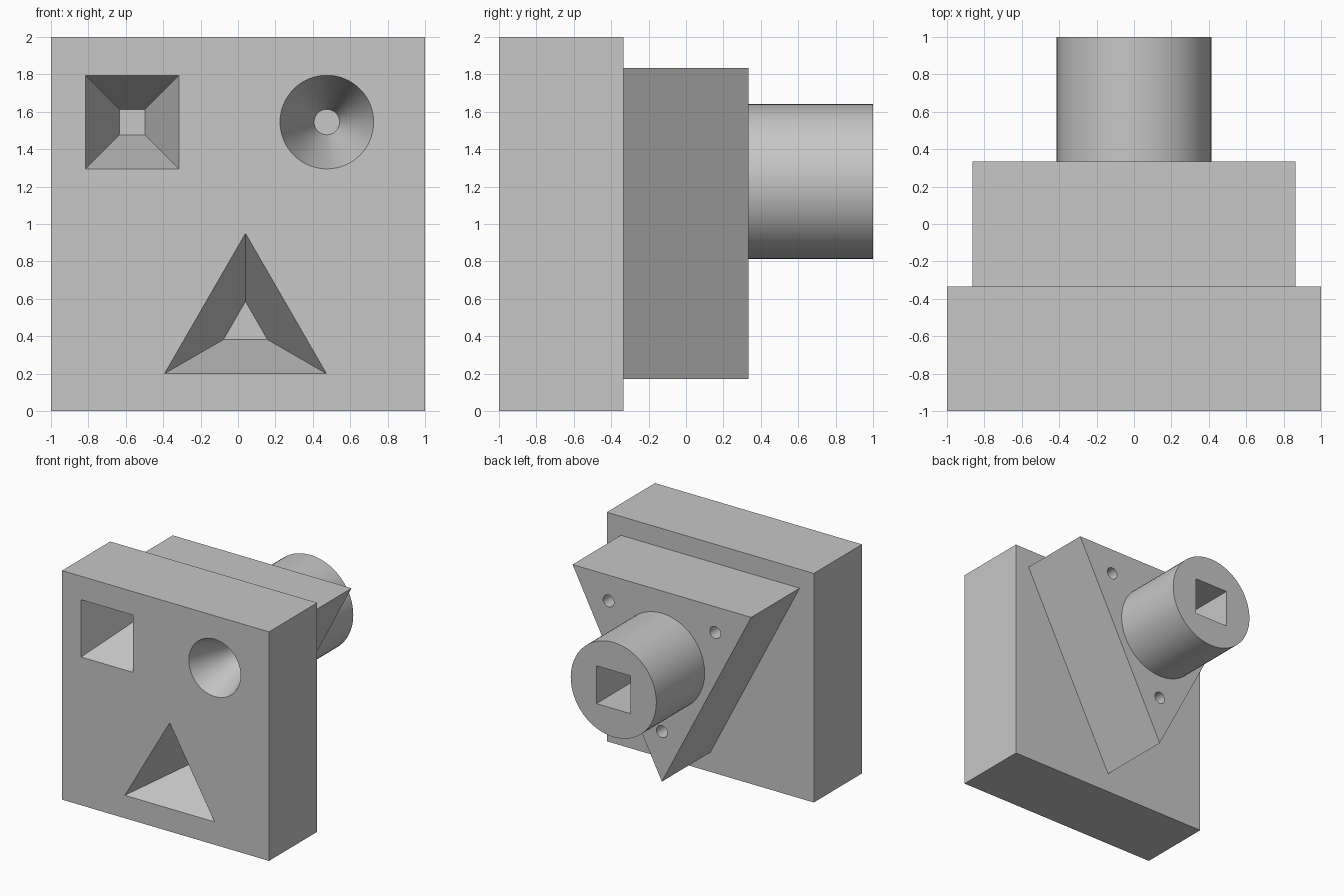
import bpy, bmesh, math

if "Cube" in bpy.data.objects:
    bpy.data.objects.remove(bpy.data.objects["Cube"], do_unlink=True)

grey = bpy.data.materials.new("plain_grey")
grey.use_nodes = True
colour = (0.57, 0.57, 0.57, 1)
grey.diffuse_color = colour
grey.node_tree.nodes["Principled BSDF"].inputs["Base Color"].default_value = colour


def polygon(sides, apothem, cx, cz, start):
    """Regular polygon in the xz plane, sized by the distance to its sides."""
    r = apothem / math.cos(math.pi / sides)
    turns = [start + math.tau * i / sides for i in range(sides)]
    return [(cx + r * math.cos(a), cz + r * math.sin(a)) for a in turns]


def loft(name, front, back, y0, y1):
    """Solid between two matching outlines at depths y0 and y1."""
    bm = bmesh.new()
    a = [bm.verts.new((x, y0, z)) for x, z in front]
    b = [bm.verts.new((x, y1, z)) for x, z in back]
    bm.faces.new(a)
    bm.faces.new(b)
    for i in range(len(a)):
        j = (i + 1) % len(a)
        bm.faces.new((a[i], a[j], b[j], b[i]))
    bmesh.ops.recalc_face_normals(bm, faces=bm.faces)
    mesh = bpy.data.meshes.new(name)
    bm.to_mesh(mesh)
    bm.free()
    mesh.materials.append(grey)
    obj = bpy.data.objects.new(name, mesh)
    bpy.context.collection.objects.link(obj)
    return obj


def finish(obj, cutters):
    """Cut the recesses and smooth the round surfaces."""
    bpy.ops.object.select_all(action='DESELECT')
    bpy.context.view_layer.objects.active = obj
    obj.select_set(True)
    for cutter in cutters:
        cutter.hide_render = True
        mod = obj.modifiers.new("cut", 'BOOLEAN')
        mod.operation = 'DIFFERENCE'
        mod.solver = 'EXACT'
        mod.object = cutter
        bpy.ops.object.modifier_apply(modifier=mod.name)
        bpy.data.objects.remove(cutter, do_unlink=True)
    bpy.ops.object.shade_smooth_by_angle(angle=math.radians(30))


UP = math.pi / 2
STEP_1, STEP_2 = -0.335, 0.333
ROUND = 64

# Square front block with three tapered pockets
square = polygon(4, 1, 0, 1, UP / 2)
block = loft("front_block", square, square, -1, STEP_1)
pockets = []
for name, sides, cx, cz, start in (("square", 4, -0.565, 1.545, UP / 2),
                                   ("round", ROUND, 0.475, 1.545, 0),
                                   ("triangle", 3, 0.04, 0.45, UP)):
    wide = polygon(sides, 0.2864, cx, cz, start)
    narrow = polygon(sides, 0.068, cx, cz, start)
    pockets.append(loft(name + "_pocket_cutter", wide, narrow, -1.1, -0.5))
finish(block, pockets)

# Triangular middle block, point down, with three drilled holes
triangle = [(-0.863, 1.835), (0.863, 1.835), (0, 0.17)]
middle = loft("triangular_block", triangle, triangle, STEP_1, STEP_2)
drills = []
for cx, cz in ((-0.515, 1.61), (0.515, 1.61), (0, 0.607)):
    circle = polygon(32, 0.052, cx, cz, 0)
    drills.append(loft("drill_cutter", circle, circle, 0, 0.5))
finish(middle, drills)

# Round rear boss with a square socket
disc = polygon(ROUND, 0.413, 0, 1.227, 0)
boss = loft("rear_boss", disc, disc, STEP_2, 1)
socket = polygon(4, 0.165, 0, 1.227, UP / 2)
finish(boss, [loft("socket_cutter", socket, socket, 0.5, 1.1)])
